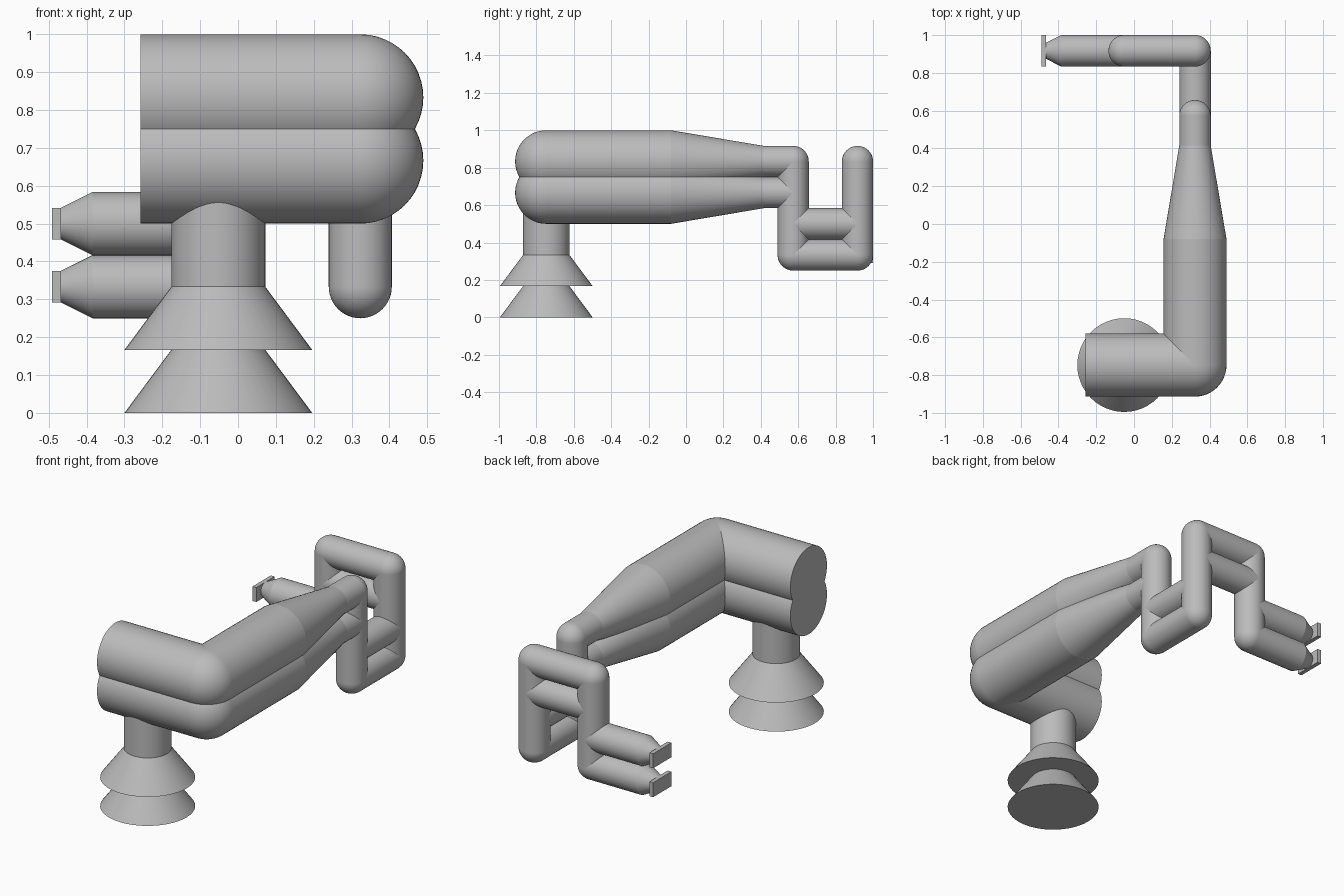
import bpy, bmesh, math
from mathutils import Vector, Matrix

cube = bpy.data.objects.get("Cube")
if cube:
    bpy.data.objects.remove(cube, do_unlink=True)

GREY = (0.5, 0.5, 0.5, 1)
mat = bpy.data.materials.new("plain grey")
mat.use_nodes = True
mat.diffuse_color = GREY
mat.node_tree.nodes["Principled BSDF"].inputs["Base Color"].default_value = GREY

U = 1 / 6                      # spacing between paired tubes
BIG, THIN = U, U / 2           # tube radii
ARM_X, LEG_X = 0.323, -0.052   # right-angle corners across the model
SHOULDER_Y, WRIST_Y, HAND_Y = -0.747, 0.573, 0.917
TOP, UPPER, LOWER, BOTTOM = 5 * U, 4 * U, 3 * U, 2 * U


def finish(name, bm):
    mesh = bpy.data.meshes.new(name)
    bm.to_mesh(mesh)
    bm.free()
    mesh.materials.append(mat)
    obj = bpy.data.objects.new(name, mesh)
    bpy.context.collection.objects.link(obj)
    bpy.ops.object.select_all(action='DESELECT')
    obj.select_set(True)
    bpy.context.view_layer.objects.active = obj
    bpy.ops.object.shade_smooth_by_angle(angle=math.radians(30))
    return obj


def tube(name, points, radii, joints=()):
    """Straight tapering runs between points, with a ball at each listed joint."""
    bm = bmesh.new()
    pts = [Vector(p) for p in points]
    for a, b, ra, rb in zip(pts, pts[1:], radii, radii[1:]):
        run = b - a
        turn = run.to_track_quat('Z', 'Y').to_matrix().to_4x4()
        bmesh.ops.create_cone(bm, cap_ends=True, segments=48, radius1=ra, radius2=rb,
                              depth=run.length,
                              matrix=Matrix.Translation((a + b) / 2) @ turn)
    for j in joints:
        bmesh.ops.create_uvsphere(bm, u_segments=48, v_segments=24, radius=radii[j],
                                  matrix=Matrix.Translation(pts[j]))
    return finish(name, bm)


def box(name, centre, size):
    bm = bmesh.new()
    bmesh.ops.create_cube(bm, size=1, matrix=Matrix.Translation(centre)
                          @ Matrix.Diagonal((*size, 1)))
    return finish(name, bm)


# Flared double foot and its post
BASE = (-0.052, SHOULDER_Y)
for label, z in (("lower", 0), ("upper", U)):
    tube(label + "_foot_flare", [(*BASE, z), (*BASE, z + U)], [0.248, 0.124])
tube("post", [(*BASE, 2 * U), (*BASE, UPPER)], [0.124, 0.124])

# Paired thick arms, tapering towards the wrist
for label, z in (("upper", TOP), ("lower", UPPER)):
    tube(label + "_arm",
         [(-0.258, SHOULDER_Y, z), (ARM_X, SHOULDER_Y, z), (ARM_X, -0.08, z),
          (ARM_X, 0.415, z), (ARM_X, WRIST_Y, z)],
         [BIG, BIG, BIG, THIN, THIN], joints=[1, 4])

# Wrist loop: down, back and up again, then across and down
tube("thin_frame",
     [(ARM_X, WRIST_Y, TOP), (ARM_X, WRIST_Y, BOTTOM), (ARM_X, HAND_Y, BOTTOM),
      (ARM_X, HAND_Y, TOP), (LEG_X, HAND_Y, TOP), (LEG_X, HAND_Y, BOTTOM)],
     [THIN] * 6, joints=range(6))
tube("wrist_rung", [(ARM_X, WRIST_Y, LOWER), (ARM_X, HAND_Y, LOWER)], [THIN] * 2)
tube("hand_rung", [(ARM_X, HAND_Y, UPPER), (LEG_X, HAND_Y, UPPER)], [THIN] * 2)

# Paired fingers with tapered tips and flat end plates
for label, z in (("upper", LOWER), ("lower", BOTTOM)):
    tube(label + "_finger",
         [(LEG_X, HAND_Y, z), (-0.385, HAND_Y, z), (-0.468, HAND_Y, z)],
         [THIN, THIN, THIN / 2])
    box(label + "_finger_plate", (-0.479, HAND_Y, z), (0.024, 2 * THIN, THIN))
